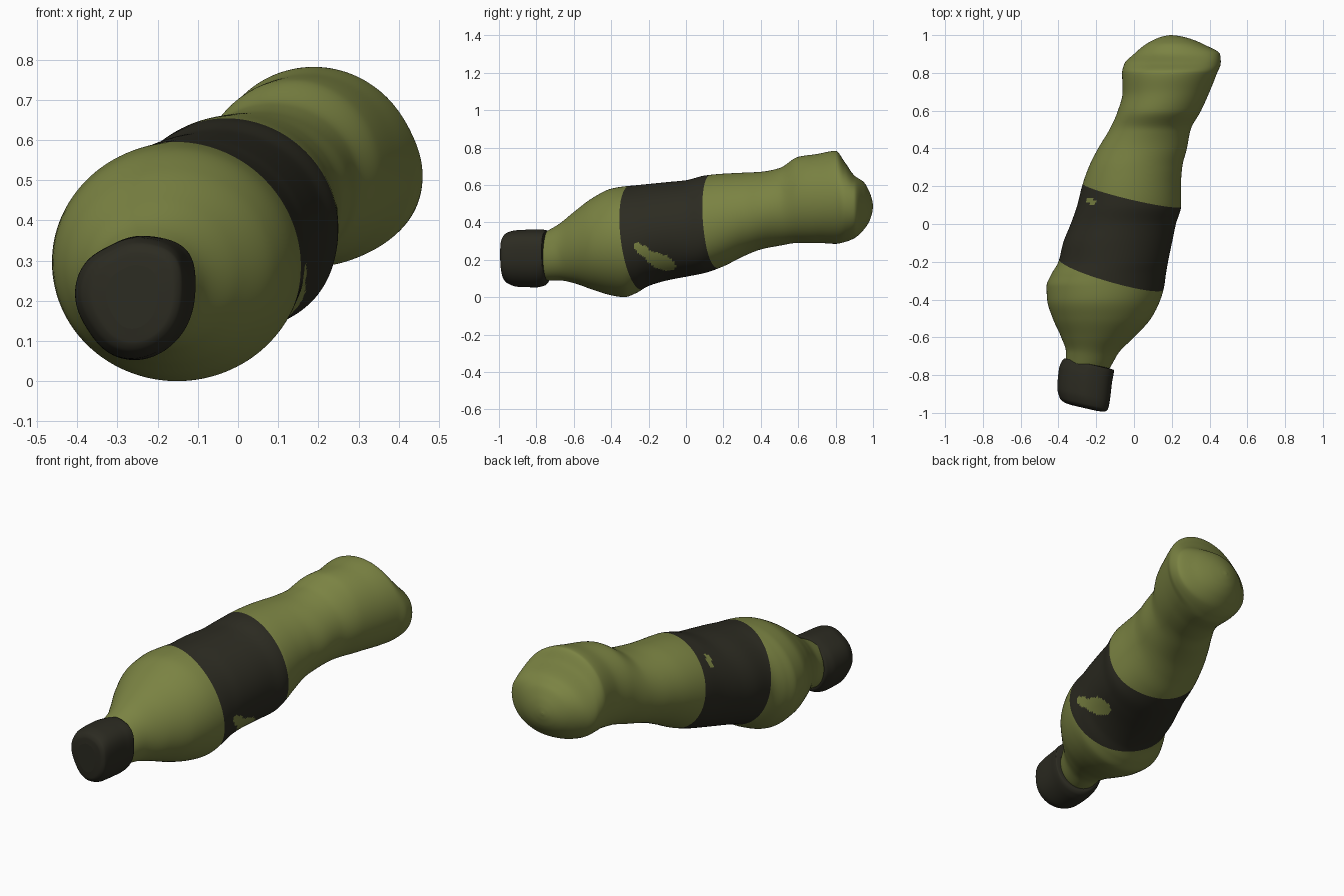
import bpy, bmesh, math
from mathutils import Vector

if "Cube" in bpy.data.objects:
    bpy.data.objects.remove(bpy.data.objects["Cube"])


def material(name, rgb):
    m = bpy.data.materials.new(name)
    m.diffuse_color = (*rgb, 1)
    m.use_nodes = True
    m.node_tree.nodes["Principled BSDF"].inputs["Base Color"].default_value = m.diffuse_color
    return m


olive = material("olive_plastic", (0.195, 0.225, 0.055))
dark = material("dark_label", (0.025, 0.024, 0.0155))


def smooth_rows(rows, sub):
    """Monotone cubic interpolation between cross-sections, along y."""
    n = len(rows)

    def slope(i, c):
        return (rows[i + 1][c] - rows[i][c]) / (rows[i + 1][0] - rows[i][0])

    def tangent(i, c):
        if i == 0:
            return slope(0, c)
        if i == n - 1:
            return slope(n - 2, c)
        a, b = slope(i - 1, c), slope(i, c)
        return 2 * a * b / (a + b) if a * b > 0 else 0

    out = []
    for i in range(n - 1):
        h = rows[i + 1][0] - rows[i][0]
        for k in range(sub):
            t = k / sub
            row = [rows[i][0] + h * t]
            for c in range(1, 5):
                row.append((2*t**3 - 3*t*t + 1) * rows[i][c] + (t**3 - 2*t*t + t) * h * tangent(i, c)
                           + (3*t*t - 2*t**3) * rows[i + 1][c] + (t**3 - t*t) * h * tangent(i + 1, c))
            out.append(row)
    return out + [list(rows[-1])]


def loft(rows, sub, segs, shape, tilt=0):
    """Rows are (y, left, right, bottom, top); shape(degrees, y) scales the radius."""
    bm = bmesh.new()
    rings = []
    for y, l, r, b, t in smooth_rows(rows, sub):
        ring = []
        for i in range(segs):
            a = 2 * math.pi * i / segs
            s = shape(math.degrees(a), y)
            dx = (r - l) / 2 * math.cos(a) * s
            dz = (t - b) / 2 * math.sin(a) * s
            ring.append(bm.verts.new(((l + r) / 2 + dx, y - tilt * dx, (b + t) / 2 + dz)))
        rings.append(ring)
    for p, q in zip(rings, rings[1:]):
        for i in range(segs):
            j = (i + 1) % segs
            bm.faces.new((p[i], p[j], q[j], q[i]))
    bm.faces.new(rings[0])
    bm.faces.new(rings[-1])
    return bm


def bump(d, centre, width):
    """Bell curve around an angle in degrees."""
    return math.exp(-(((d - centre + 180) % 360 - 180) / width) ** 2)


def finish(bm, name, mats):
    bmesh.ops.recalc_face_normals(bm, faces=bm.faces[:])
    for f in bm.faces:
        f.smooth = len(f.verts) < 6
    me = bpy.data.meshes.new(name)
    bm.to_mesh(me)
    bm.free()
    for m in mats:
        me.materials.append(m)
    ob = bpy.data.objects.new(name, me)
    bpy.context.collection.objects.link(ob)
    return ob


# Bottle body: neck, shoulder, waist and lobed base
body = [
    (-0.80, -.35, -.15, .11, .32), (-0.74, -.36, -.115, .09, .355),
    (-0.68, -.36, -.08, .09, .39), (-0.60, -.385, .00, .075, .455),
    (-0.50, -.43, .09, .04, .53), (-0.40, -.46, .14, .01, .58),
    (-0.33, -.463, .16, .0, .592), (-0.27, -.44, .168, .02, .598),
    (-0.20, -.40, .18, .06, .605), (-0.10, -.375, .20, .09, .615),
    (0.0, -.335, .22, .11, .625), (0.10, -.30, .248, .13, .65),
    (0.20, -.275, .248, .165, .66), (0.30, -.24, .255, .215, .665),
    (0.40, -.19, .28, .255, .67), (0.50, -.13, .30, .275, .69),
    (0.60, -.085, .355, .29, .75), (0.70, -.06, .40, .29, .765),
    (0.80, -.063, .44, .285, .782), (0.85, -.05, .458, .295, .72),
    (0.90, .00, .45, .315, .65), (0.95, .06, .37, .36, .615),
    (0.98, .115, .30, .405, .565), (0.995, .16, .24, .45, .52), (1.0, .19, .20, .48, .49),
]


def body_shape(d, y):
    # right-hand base lobe, and a fuller lower right side under the label
    return (1 + 0.09 * bump(d, 36, 28) * math.exp(-((y - 0.91) / 0.05) ** 2)
            + 0.06 * bump(d, 318, 28) * math.exp(-((y - 0.05) / 0.16) ** 2))


bm = loft(body, 8, 180, body_shape)

# Label band: cut the body along two slanted planes
front_pt, front_no = Vector((-0.12, -0.265, 0.30)), Vector((0.30, 1, 0.15)).normalized()
back_pt, back_no = Vector((-0.02, 0.155, 0.40)), Vector((0.24, 1, 0.10)).normalized()
for pt, no in ((front_pt, front_no), (back_pt, back_no)):
    bmesh.ops.bisect_plane(bm, geom=bm.verts[:] + bm.edges[:] + bm.faces[:],
                           dist=1e-5, plane_co=pt, plane_no=no)


def in_patch(u, v, cu, cv, ru, rv, deg):
    a = math.radians(deg)
    du, dv = u - cu, v - cv
    p, q = du * math.cos(a) + dv * math.sin(a), dv * math.cos(a) - du * math.sin(a)
    return (p / ru) ** 2 + (q / rv) ** 2 < 1


for f in bm.faces:
    c = f.calc_center_median()
    banded = (c - front_pt).dot(front_no) > 0 > (c - back_pt).dot(back_no)
    # bare spots where the body shows through the label
    side_spot = c.x > 0 and (in_patch(c.y, c.z, -0.135, 0.19, 0.085, 0.041, -22)
                             or in_patch(c.y, c.z, -0.22, 0.24, 0.075, 0.026, -38))
    top_spot = c.z > 0.4 and in_patch(c.x, c.y, -0.227, 0.12, 0.027, 0.015, -15)
    f.material_index = 1 if banded and not (side_spot or top_spot) else 0
finish(bm, "bottle_body", [olive, dark])


# Screw cap: lopsided, slightly crushed outline
def cap_shape(d, y):
    return 1 + 0.14 * bump(d, 40, 25) - 0.08 * bump(d, 215, 30) - 0.08 * bump(d, 115, 25)


cap = [
    (-0.974, -.33, -.20, .13, .29), (-0.969, -.37, -.16, .093, .325),
    (-0.95, -.395, -.14, .072, .347), (-0.90, -.408, -.13, .055, .36),
    (-0.80, -.40, -.118, .052, .364), (-0.76, -.385, -.11, .06, .363),
    (-0.742, -.372, -.108, .075, .36), (-0.738, -.33, -.15, .12, .32),
]
finish(loft(cap, 5, 96, cap_shape, 0.23), "bottle_cap", [dark])
